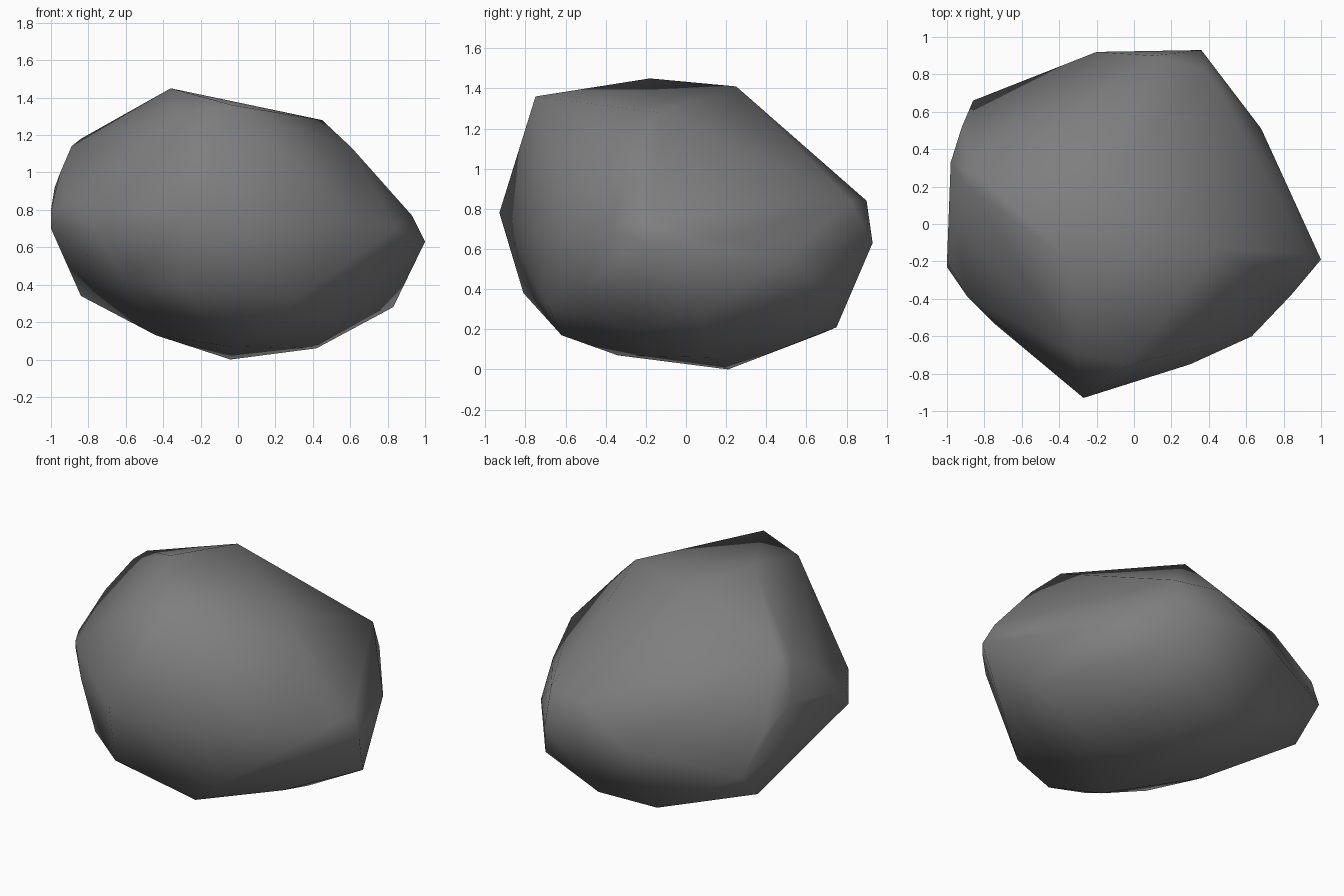
import bpy
import bmesh
from mathutils import Vector

# Remove the default object
default_cube = bpy.data.objects.get("Cube")
if default_cube is not None:
    bpy.data.objects.remove(default_cube, do_unlink=True)


def make_material(name, colour):
    material = bpy.data.materials.new(name)
    material.use_nodes = True
    material.diffuse_color = colour
    shader = next(node for node in material.node_tree.nodes
                  if node.type == "BSDF_PRINCIPLED")
    shader.inputs["Base Color"].default_value = colour
    shader.inputs["Roughness"].default_value = 0.9
    return material


def press_hollow(shell, hub, tips, floor):
    """Merge the facets between a hub corner and its tips, then sink them."""
    ridges = [edge for edge in hub.link_edges if edge.other_vert(hub) in tips]
    if not ridges:
        return
    merged = bmesh.ops.dissolve_edges(shell, edges=ridges, use_verts=False)
    poked = bmesh.ops.poke(shell, faces=merged["region"])
    for vert in poked["verts"]:
        vert.co = floor


def chipped_boulder(name, corner_groups, hollow, unit, material):
    """Wrap a tight skin round the corner points and press in one hollow."""
    shell = bmesh.new()
    verts = {corner: shell.verts.new(Vector(corner) * unit)
             for corners in corner_groups for corner in corners}
    hull = bmesh.ops.convex_hull(shell, input=list(shell.verts))
    # Points swallowed by the skin are not needed
    spare = {item for item in hull["geom_interior"] + hull["geom_unused"]
             if isinstance(item, bmesh.types.BMVert)}
    bmesh.ops.delete(shell, geom=list(spare), context="VERTS")

    hub, tips, floor = hollow
    tip_verts = [verts[tip] for tip in tips if verts[tip].is_valid]
    press_hollow(shell, verts[hub], tip_verts, Vector(floor) * unit)

    bmesh.ops.recalc_face_normals(shell, faces=list(shell.faces))
    for face in shell.faces:
        face.smooth = True
    mesh = bpy.data.meshes.new(name)
    shell.to_mesh(mesh)
    shell.free()
    mesh.materials.append(material)
    boulder = bpy.data.objects.new(name, mesh)
    bpy.context.collection.objects.link(boulder)
    return boulder


# Corner points of the stone, in hundredths of a unit
crown = [(-36, -18, 145), (-18, 25, 141), (45, -13, 128),
         (-3, -75, 136), (-32, -69, 130)]
left_flank = [(61, -21, 113), (93, -16, 77), (100, -19, 63), (84, -38, 70),
              (63, -60, 74), (84, 16, 65), (68, 51, 56), (83, 9, 28)]
back_corner = (-20, 92, 64)
back_ridge = [back_corner, (10, 90, 84), (39, 82, 84), (36, 93, 63),
              (50, 72, 35), (10, 75, 21), (-27, 68, 18)]
right_shoulder = [(-84, 27, 118), (-89, 20, 114), (-92, 30, 106),
                  (-92, 52, 77)]
right_flank = [(-95, 0, 100), (-98, 33, 92), (-86, 66, 53), (-100, -23, 70),
               (-100, -20, 80), (-84, 47, 34)]
front_nose = [(-27, -93, 78), (-89, -39, 83), (-75, -53, 68), (-60, -60, 41),
              (-31, -81, 38), (30, -75, 70), (31, -69, 32)]
underside = [(13, -62, 17), (51, -27, 20), (-4, -34, 7), (-4, 21, 0),
             (42, 11, 6), (-44, 9, 13)]

stone_grey = make_material("stone grey", (0.21, 0.21, 0.21, 1))
chipped_boulder(
    "boulder",
    [crown, left_flank, back_ridge, right_shoulder, right_flank,
     front_nose, underside],
    (back_corner, right_shoulder, (-52, 52, 94)),
    0.01,
    stone_grey,
)
